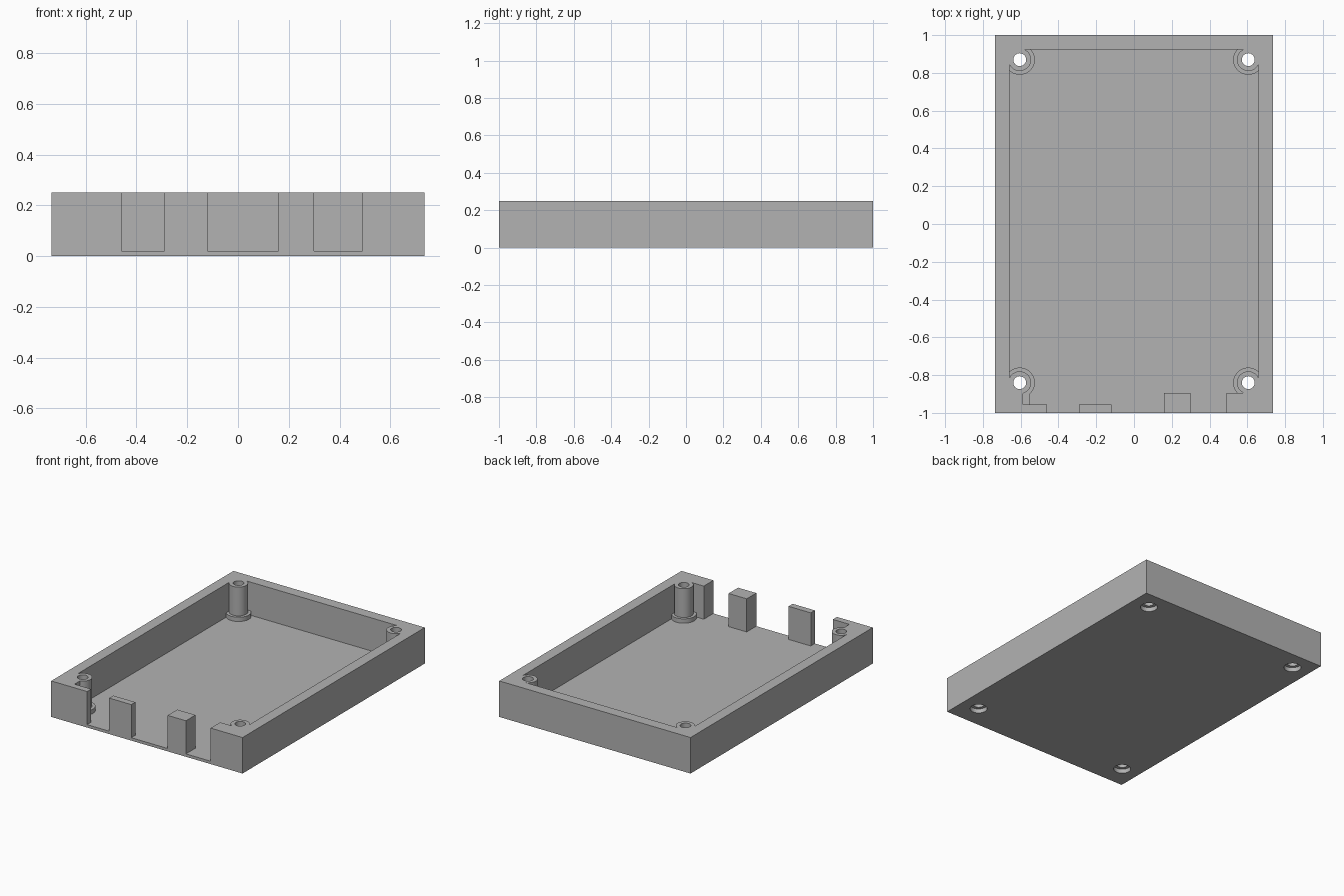
import bpy
from math import radians

if "Cube" in bpy.data.objects:
    bpy.data.objects.remove(bpy.data.objects["Cube"], do_unlink=True)

HALF_X, HEIGHT, FLOOR, PAD = 0.735, 0.25, 0.02, 0.05
INNER_X, INNER_BACK, THIN_FRONT, THICK_FRONT = 0.66, 0.925, -0.955, -0.895
POST_X, POST_BACK, POST_FRONT = 0.605, 0.87, -0.84

grey = bpy.data.materials.new("plastic_grey")
grey.use_nodes = True
grey.diffuse_color = (0.45, 0.45, 0.45, 1)
grey.node_tree.nodes["Principled BSDF"].inputs["Base Color"].default_value = grey.diffuse_color


def box(name, x0, x1, y0, y1, z0, z1):
    bpy.ops.mesh.primitive_cube_add(size=1, location=((x0 + x1) / 2, (y0 + y1) / 2, (z0 + z1) / 2))
    obj = bpy.context.object
    obj.name = name
    obj.scale = (x1 - x0, y1 - y0, z1 - z0)
    bpy.ops.object.transform_apply(location=True, rotation=False, scale=True)
    obj.data.materials.append(grey)
    return obj


def rod(name, x, y, radius, z0, z1):
    bpy.ops.mesh.primitive_cylinder_add(vertices=48, radius=radius, depth=z1 - z0,
                                        location=(x, y, (z0 + z1) / 2))
    obj = bpy.context.object
    obj.name = name
    obj.data.materials.append(grey)
    return obj


tray = box("tray", -HALF_X, HALF_X, -1, 1, 0, HEIGHT)
helpers = []


def combine(obj, operation):
    mod = tray.modifiers.new(obj.name, "BOOLEAN")
    mod.operation, mod.solver, mod.object = operation, "EXACT", obj
    obj.hide_render = True
    helpers.append(obj)


# Open interior
combine(box("cavity", -INNER_X, INNER_X, THIN_FRONT, INNER_BACK, FLOOR, 0.4), "DIFFERENCE")

# Thick parts of the front wall and the low ledge beside the left end
for x0, x1 in ((0.16, 0.30), (0.49, 0.70)):
    combine(box("thick_front_wall", x0, x1, -0.98, THICK_FRONT, 0.01, HEIGHT), "UNION")
combine(box("front_corner_fill", -0.70, -0.587, -0.98, POST_FRONT, 0.01, HEIGHT), "UNION")
combine(box("front_ledge", -0.65, -0.55, -0.97, THICK_FRONT, 0.01, PAD), "UNION")

# Port openings in the front wall
for x0, x1 in ((-0.46, -0.29), (-0.12, 0.16), (0.30, 0.49)):
    combine(box("port_opening", x0, x1, -1.1, -0.88, FLOOR, 0.4), "DIFFERENCE")

# Screw posts with round foot pads, joined to the corners
posts = [(sx * POST_X, y) for sx in (-1, 1) for y in (POST_FRONT, POST_BACK)]
for x, y in posts:
    side = 1 if x > 0 else -1
    x0, x1 = sorted((x, side * 0.70))
    y0, y1 = sorted((y, 0.96 if y > 0 else -0.98))
    combine(box("corner_fill", x0, x1, y0, y1, 0.01, HEIGHT), "UNION")
    combine(rod("screw_post", x, y, 0.06, 0.01, HEIGHT), "UNION")
    combine(rod("foot_pad", x, y, 0.08, 0.012, PAD), "UNION")

# Screw holes, counterbored from below
for x, y in posts:
    combine(rod("screw_hole", x, y, 0.034, -0.1, 0.4), "DIFFERENCE")
    combine(rod("counterbore", x, y, 0.055, -0.1, 0.03), "DIFFERENCE")

# Bake the joined shape and drop the helpers
bpy.context.view_layer.update()
graph = bpy.context.evaluated_depsgraph_get()
baked = bpy.data.meshes.new_from_object(tray.evaluated_get(graph))
tray.modifiers.clear()
tray.data = baked
for obj in helpers:
    bpy.data.objects.remove(obj, do_unlink=True)

baked.materials.clear()
baked.materials.append(grey)
for face in baked.polygons:
    face.material_index = 0
bpy.ops.object.select_all(action="DESELECT")
tray.select_set(True)
bpy.context.view_layer.objects.active = tray
bpy.ops.object.shade_smooth_by_angle(angle=radians(30))
